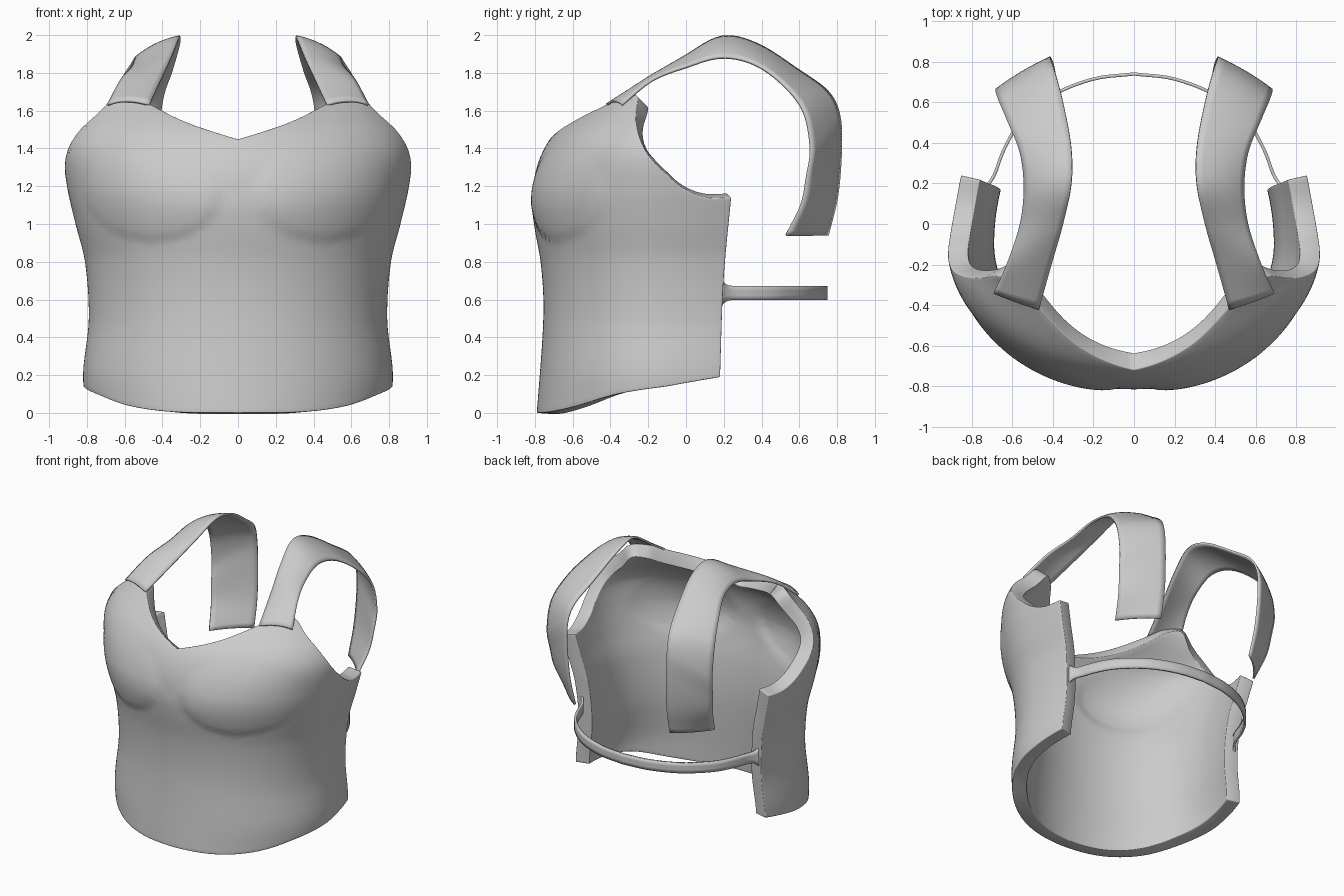
import bpy, bmesh, math
from mathutils import Vector

cube = bpy.data.objects.get("Cube")
if cube:
    bpy.data.objects.remove(cube)

grey = bpy.data.materials.new("plain grey")
grey.use_nodes = True
grey.diffuse_color = (0.6, 0.6, 0.6, 1)
grey.node_tree.nodes["Principled BSDF"].inputs["Base Color"].default_value = (0.6, 0.6, 0.6, 1)


def curve(keys, t):
    """Smooth interpolation through (position, value) keys."""
    t = min(max(t, keys[0][0]), keys[-1][0])
    i = 0
    while i < len(keys) - 2 and t > keys[i + 1][0]:
        i += 1

    def slope(j):
        a, b = keys[max(j - 1, 0)], keys[min(j + 1, len(keys) - 1)]
        return (b[1] - a[1]) / (b[0] - a[0])
    (x0, y0), (x1, y1) = keys[i], keys[i + 1]
    h = x1 - x0
    s = (t - x0) / h
    return ((2*s**3 - 3*s*s + 1) * y0 + (s**3 - 2*s*s + s) * h * slope(i)
            + (3*s*s - 2*s**3) * y1 + (s**3 - s*s) * h * slope(i + 1))


def sheet(name, point, columns, rows, thickness, offset, bevel=0):
    """Grid surface from a point function, thickened into a shell."""
    bm = bmesh.new()
    grid = [[bm.verts.new(point(i / columns, j / rows)) for j in range(rows + 1)]
            for i in range(columns + 1)]
    for i in range(columns):
        for j in range(rows):
            bm.faces.new((grid[i][j], grid[i + 1][j], grid[i + 1][j + 1], grid[i][j + 1]))
    mesh = bpy.data.meshes.new(name)
    bm.to_mesh(mesh)
    bm.free()
    mesh.materials.append(grey)
    obj = bpy.data.objects.new(name, mesh)
    bpy.context.collection.objects.link(obj)
    solid = obj.modifiers.new("thickness", "SOLIDIFY")
    solid.thickness, solid.offset = thickness, offset
    if bevel:
        edge = obj.modifiers.new("rolled edge", "BEVEL")
        edge.width, edge.segments = bevel, 3
        edge.limit_method, edge.angle_limit = "ANGLE", math.radians(50)
    bpy.ops.object.select_all(action="DESELECT")
    obj.select_set(True)
    bpy.context.view_layer.objects.active = obj
    bpy.ops.object.shade_smooth_by_angle(angle=math.radians(50))
    return obj


# Breastplate: half width, front depth and back edge by height
WIDTH = [(0, .80), (.2, .82), (.5, .79), (.8, .81), (1, .86), (1.2, .905),
         (1.38, .92), (1.5, .87), (1.6, .78), (1.7, .72)]
FRONT = [(0, -.79), (.4, -.76), (.6, -.755), (.8, -.77), (1, -.805), (1.12, -.815),
         (1.3, -.79), (1.45, -.72), (1.55, -.62), (1.65, -.48), (1.7, -.42)]
BACK = [(.15, .18), (.7, .2), (1.14, .24)]
# Outline heights around the body: 0 is the front, 1 the side
TOP = [(0, 1.45), (.2, 1.535), (.42, 1.635), (.54, 1.68), (.71, 1.67), (.8, 1.54),
       (.9, 1.37), (1, 1.26), (1.12, 1.18), (1.25, 1.14), (1.4, 1.14)]
BOTTOM = [(0, 0), (.28, .005), (.5, .035), (.75, .1), (1, .14), (1.4, .19)]
WRAP, CENTRE = 1.4, -.1


def body(a, b):
    u = (a * 2 - 1) * WRAP
    side, u = math.copysign(1, u), abs(u)
    low, high = curve(BOTTOM, u), curve(TOP, u)
    z = low + (high - low) * b
    width, front = curve(WIDTH, z), curve(FRONT, z)
    angle = min(u, 1) * math.pi / 2
    x = width * math.sin(angle)
    y = CENTRE - (CENTRE - front) * math.cos(angle)
    if u > 1:
        k = (u - 1) / (WRAP - 1)
        x *= 1 - .045 * k * k
        y = CENTRE + (curve(BACK, z) - CENTRE) * k
    # soft bust domes with a crease below
    r = math.hypot((x - .45) / .36, (z - 1.17) / .26)
    if r < 1 and u < 1:
        y -= .03 * math.sqrt(1 - r * r) * (1 if z < 1.17 else 1 - (z - 1.17) / .26)
    return Vector((side * x, y, z))


sheet("breastplate", body, 120, 60, .1, -1, .032)

# Shoulder straps: inner and outer edge paths, running front to back
INNER = [(.47, -.42, 1.63), (.40, -.17, 1.78), (.35, 0, 1.89), (.31, .19, 1.99),
         (.31, .38, 1.95), (.35, .6, 1.81), (.39, .75, 1.7), (.41, .81, 1.58),
         (.41, .82, 1.4), (.40, .8, 1.15), (.39, .75, .94)]
OUTER = [(.69, -.34, 1.63), (.62, -.18, 1.76), (.56, 0, 1.83), (.54, .18, 1.88),
         (.56, .35, 1.85), (.62, .5, 1.75), (.67, .62, 1.6), (.68, .66, 1.4),
         (.67, .64, 1.25), (.65, .61, 1.1), (.61, .53, .94)]


def along(path, t):
    s = t * (len(path) - 1)
    return Vector([curve(list(enumerate(p[k] for p in path)), s) for k in range(3)])


def strap(side):
    def point(a, b):
        p = along(INNER, a).lerp(along(OUTER, a), b)
        bulge = .08 * b * (1 - b)
        p += Vector((.5, max(0, a - .4), 1 - a)) * bulge
        p.x *= side
        return p
    return point


for side, label in ((1, "left"), (-1, "right")):
    sheet(label + "_shoulder_strap", strap(side), 60, 8, .014, 0)

# Back band: thin strip joining the two back edges, flared at its roots
BAND = [(0, .74), (.2, .715), (.4, .635), (.56, .5), (.64, .37), (.69, .24), (.74, .17)]


def band(a, b):
    s = (a * 2 - 1) * 6
    x, y, _ = along([p + (0,) for p in BAND], abs(s) / 6)
    flare = max(0, abs(s) - 5) ** 2 * .05
    return Vector((math.copysign(x, s), y, .635 + (b - .5) * 2 * (.038 + flare)))


sheet("back_band", band, 60, 3, .016, 0)
